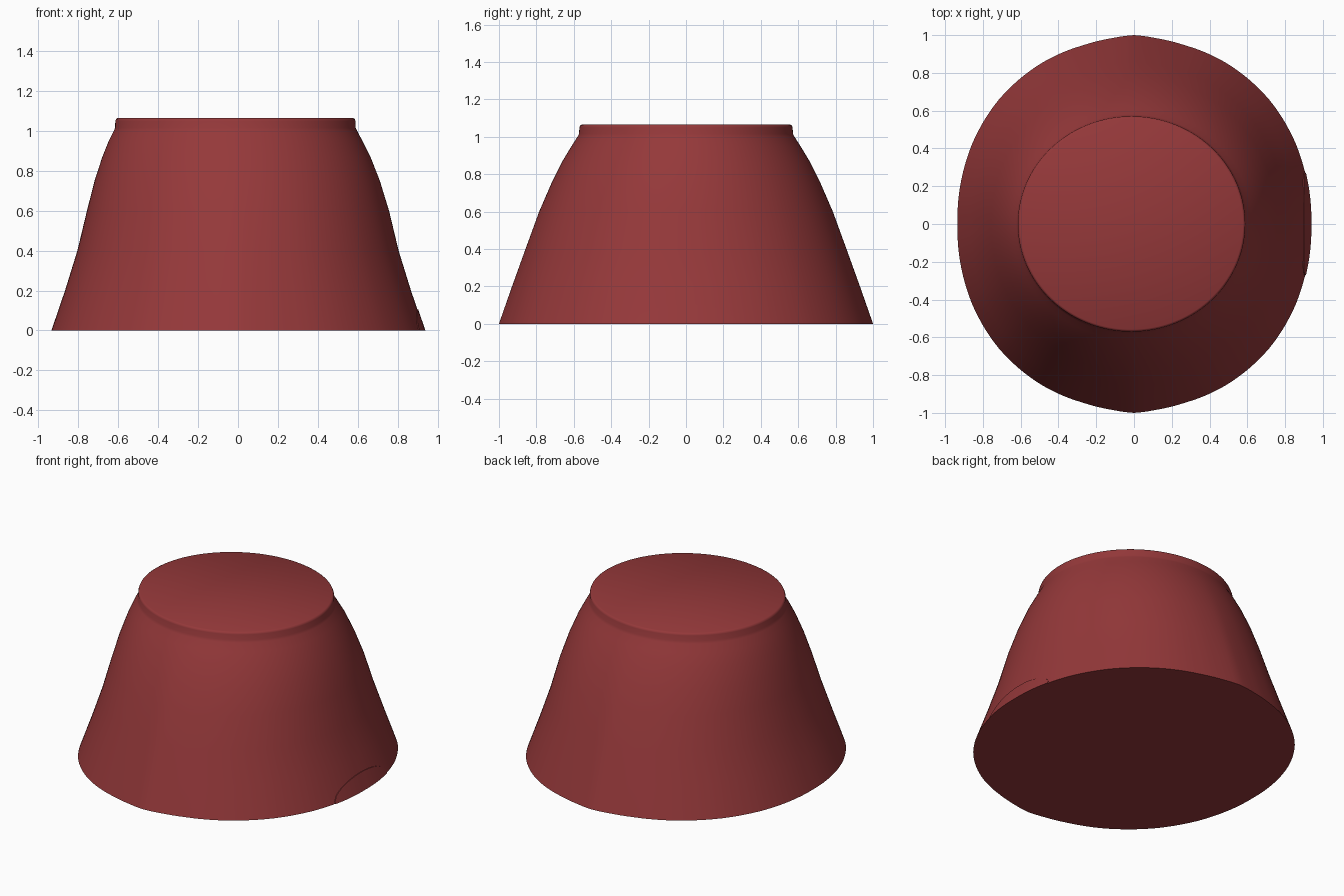
import bpy, bmesh, math

if "Cube" in bpy.data.objects:
    bpy.data.objects.remove(bpy.data.objects["Cube"])

SEGMENTS = 160

# Side profile: height, half width in x, half depth in y, x offset
PROFILE = [
    (0.0, 0.935, 1.0, 0), (0.2, 0.867, 0.93, 0), (0.4, 0.805, 0.858, 0),
    (0.6, 0.757, 0.785, 0), (0.75, 0.715, 0.72, -0.004), (0.87, 0.672, 0.66, -0.008),
    (0.95, 0.636, 0.612, -0.012), (1.0, 0.61, 0.58, -0.013), (1.015, 0.603, 0.572, -0.013),
    (1.05, 0.602, 0.57, -0.013), (1.06, 0.598, 0.566, -0.013), (1.065, 0.59, 0.558, -0.013)]

# Plan shape relative to an ellipse: degrees away from the y axis, radius factor
PLAN = [(0, 1.0), (8, 0.991), (17, 0.989), (32, 1.0), (50, 1.01), (65, 1.01), (90, 1.0)]


def lerp_table(table, key):
    for a, b in zip(table, table[1:]):
        if key <= b[0]:
            t = (key - a[0]) / (b[0] - a[0])
            return [p + (q - p) * t for p, q in zip(a, b)][1:]
    return table[-1][1:]


def surface(angle, z, offset=0.0):
    rx, ry, cx = lerp_table(PROFILE, z)
    away = math.degrees(math.acos(min(1, abs(math.sin(angle)))))
    k = 1 + (lerp_table(PLAN, away)[0] - 1) * max(0, 1 - z / 0.95)
    return (cx + (rx * k + offset) * math.cos(angle), (ry * k + offset) * math.sin(angle), z)


mat = bpy.data.materials.new("dark_red")
mat.diffuse_color = (0.3, 0.04, 0.042, 1)
mat.use_nodes = True
mat.node_tree.nodes["Principled BSDF"].inputs["Base Color"].default_value = mat.diffuse_color


def finish(bm, name):
    bmesh.ops.recalc_face_normals(bm, faces=bm.faces)
    mesh = bpy.data.meshes.new(name)
    bm.to_mesh(mesh)
    bm.free()
    obj = bpy.data.objects.new(name, mesh)
    bpy.context.collection.objects.link(obj)
    mesh.materials.append(mat)
    bpy.context.view_layer.objects.active = obj
    obj.select_set(True)
    bpy.ops.object.shade_smooth_by_angle(angle=math.radians(40))
    obj.select_set(False)


# Tapered body with a small upright rim, closed top and bottom
bm = bmesh.new()
rings = [[bm.verts.new(surface(2 * math.pi * i / SEGMENTS, p[0])) for i in range(SEGMENTS)]
         for p in PROFILE]
for low, high in zip(rings, rings[1:]):
    for i in range(SEGMENTS):
        j = (i + 1) % SEGMENTS
        bm.faces.new((low[i], low[j], high[j], high[i]))
bm.faces.new(rings[0])
bm.faces.new(rings[-1])
finish(bm, "body")

# Faint arched tab lying on the right-hand base edge
bm = bmesh.new()
columns = []
for i in range(33):
    u = -0.99 + 1.98 * i / 32
    top = 0.105 * math.sqrt(1 - u * u)
    a = u * 0.275
    columns.append([bm.verts.new(surface(a, z, d))
                    for z, d in ((0, -0.01), (0, 0.004), (top, 0.004), (top, -0.01))])
for left, right in zip(columns, columns[1:]):
    for k in range(4):
        n = (k + 1) % 4
        bm.faces.new((left[k], right[k], right[n], left[n]))
bm.faces.new(columns[0])
bm.faces.new(columns[-1])
finish(bm, "arched_tab")
